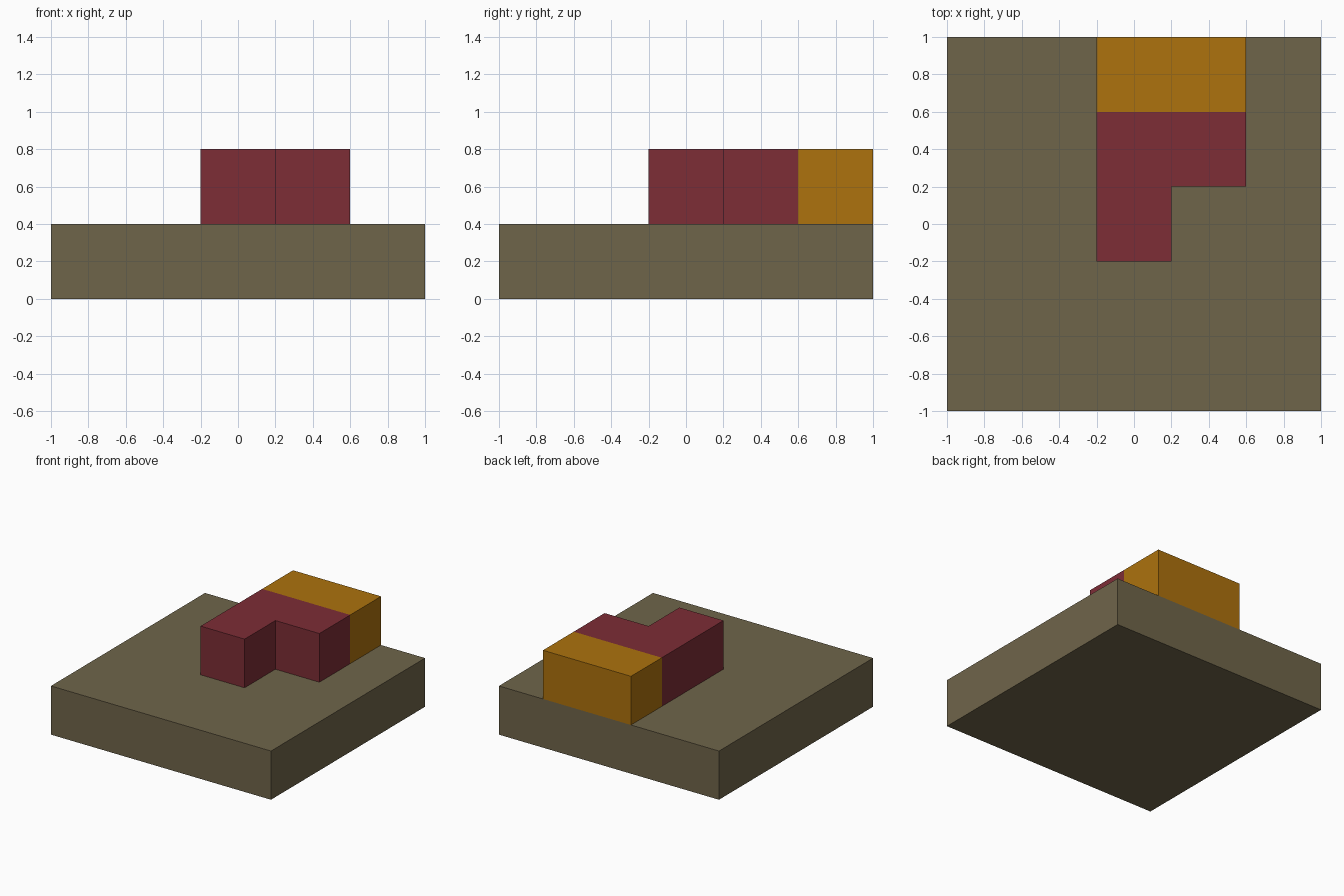
import bpy
import bmesh

cube = bpy.data.objects.get("Cube")
if cube:
    bpy.data.objects.remove(cube, do_unlink=True)


def material(name, rgb):
    mat = bpy.data.materials.new(name)
    mat.use_nodes = True
    mat.diffuse_color = (*rgb, 1)
    mat.node_tree.nodes["Principled BSDF"].inputs["Base Color"].default_value = (*rgb, 1)
    return mat


def prism(name, outline, z0, z1, mat):
    """Extrude a counter-clockwise floor outline from z0 up to z1."""
    bm = bmesh.new()
    base = bm.faces.new([bm.verts.new((x, y, z0)) for x, y in outline])
    top = bmesh.ops.extrude_face_region(bm, geom=[base], use_keep_orig=True)["geom"]
    verts = [v for v in top if isinstance(v, bmesh.types.BMVert)]
    bmesh.ops.translate(bm, verts=verts, vec=(0, 0, z1 - z0))
    bmesh.ops.recalc_face_normals(bm, faces=bm.faces)
    mesh = bpy.data.meshes.new(name)
    bm.to_mesh(mesh)
    bm.free()
    mesh.materials.append(mat)
    obj = bpy.data.objects.new(name, mesh)
    bpy.context.collection.objects.link(obj)
    return obj


def rect(x0, x1, y0, y1):
    return [(x0, y0), (x1, y0), (x1, y1), (x0, y1)]


olive = material("olive brown", (0.159, 0.130, 0.0685))
red = material("dark red", (0.205, 0.0262, 0.0369))
amber = material("amber", (0.418, 0.168, 0.004))

# Square ground slab
prism("base_slab", rect(-1, 1, -1, 1), 0, 0.4, olive)

# L-shaped block with its notch at the front +x corner
prism("l_block",
      [(-0.2, -0.2), (0.2, -0.2), (0.2, 0.2), (0.6, 0.2), (0.6, 0.6), (-0.2, 0.6)],
      0.4, 0.8, red)

# Bar along the back edge
prism("back_bar", rect(-0.2, 0.6, 0.6, 1), 0.4, 0.8, amber)
